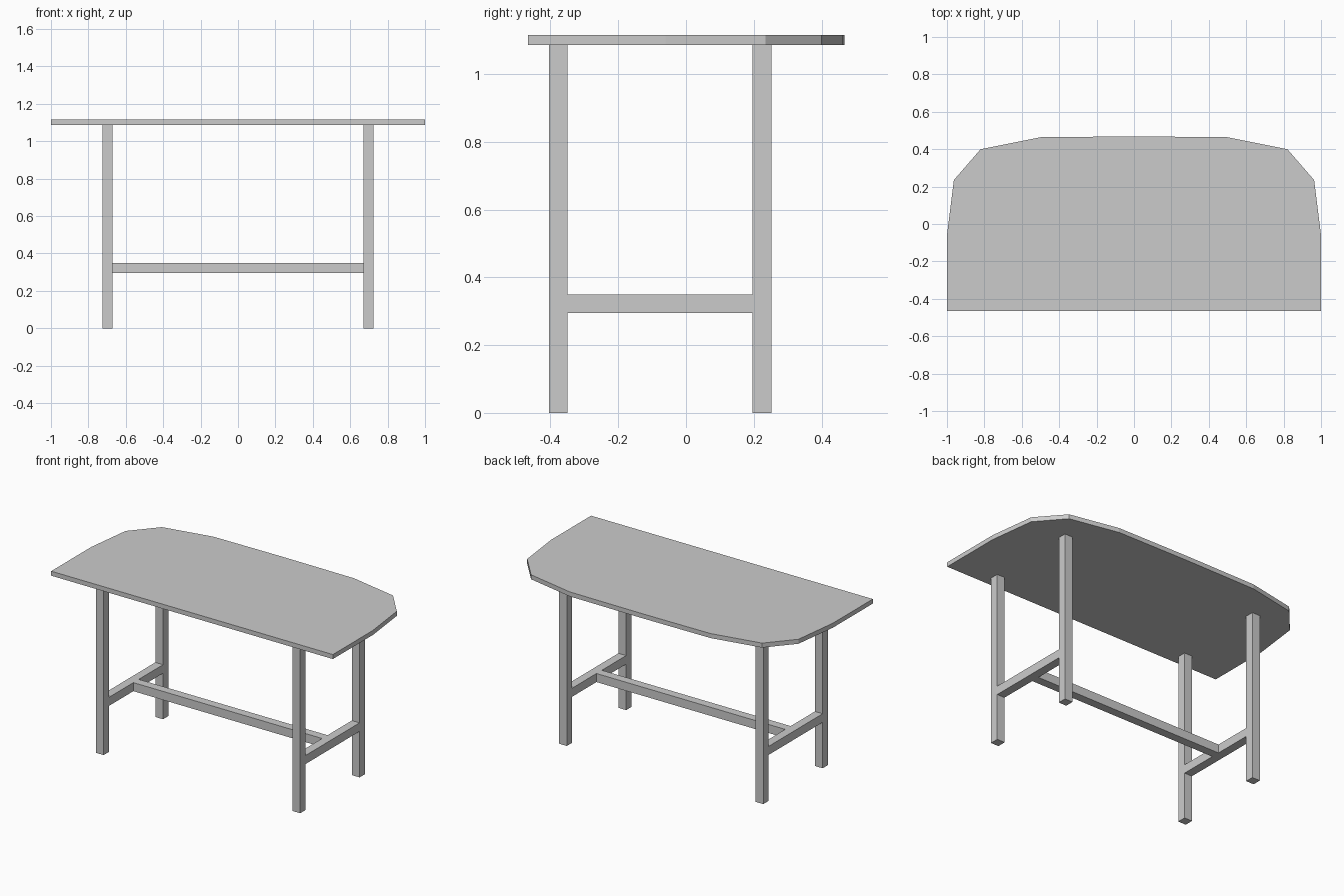
import bpy, bmesh

if "Cube" in bpy.data.objects:
    bpy.data.objects.remove(bpy.data.objects["Cube"])

TOP, UNDER = 1.115, 1.086      # table top heights
W = 0.055                      # timber thickness
LEG_X = 0.6975
FRONT_Y, BACK_Y = -0.3775, 0.2245
MID_Y = (FRONT_Y + BACK_Y) / 2
RAIL_Z = 0.3225


def finish(name, bm):
    bmesh.ops.recalc_face_normals(bm, faces=bm.faces)
    mesh = bpy.data.meshes.new(name)
    bm.to_mesh(mesh)
    bm.free()
    obj = bpy.data.objects.new(name, mesh)
    bpy.context.collection.objects.link(obj)
    return obj


def box(name, centre, size):
    bm = bmesh.new()
    bmesh.ops.create_cube(bm, size=1)
    for v in bm.verts:
        v.co = [c + s * p for c, s, p in zip(centre, size, v.co)]
    return finish(name, bm)


# Table top: straight front edge, faceted curve at the back
half = [(1, -0.466), (1, -0.06), (0.963, 0.235), (0.82, 0.4),
        (0.5, 0.464), (0.16, 0.467)]
outline = half + [(0, 0.468)] + [(-x, y) for x, y in reversed(half)]
bm = bmesh.new()
face = bm.faces.new([bm.verts.new((x, y, UNDER)) for x, y in outline])
ext = bmesh.ops.extrude_face_region(bm, geom=[face], use_keep_orig=True)
bmesh.ops.translate(bm, vec=(0, 0, TOP - UNDER),
                    verts=[g for g in ext["geom"] if isinstance(g, bmesh.types.BMVert)])
finish("table_top", bm)

# Legs and side rails, flush with each other
for side, s in (("left", -1), ("right", 1)):
    for end, y in (("front", FRONT_Y), ("back", BACK_Y)):
        box(f"{end}_{side}_leg", (s * LEG_X, y, UNDER / 2), (W, W, UNDER))
    box(f"{side}_side_rail", (s * LEG_X, MID_Y, RAIL_Z), (W, BACK_Y - FRONT_Y - W, W))

# Long stretcher joining the side rails
box("centre_stretcher", (0, MID_Y, RAIL_Z), (2 * LEG_X - W, W, W))
